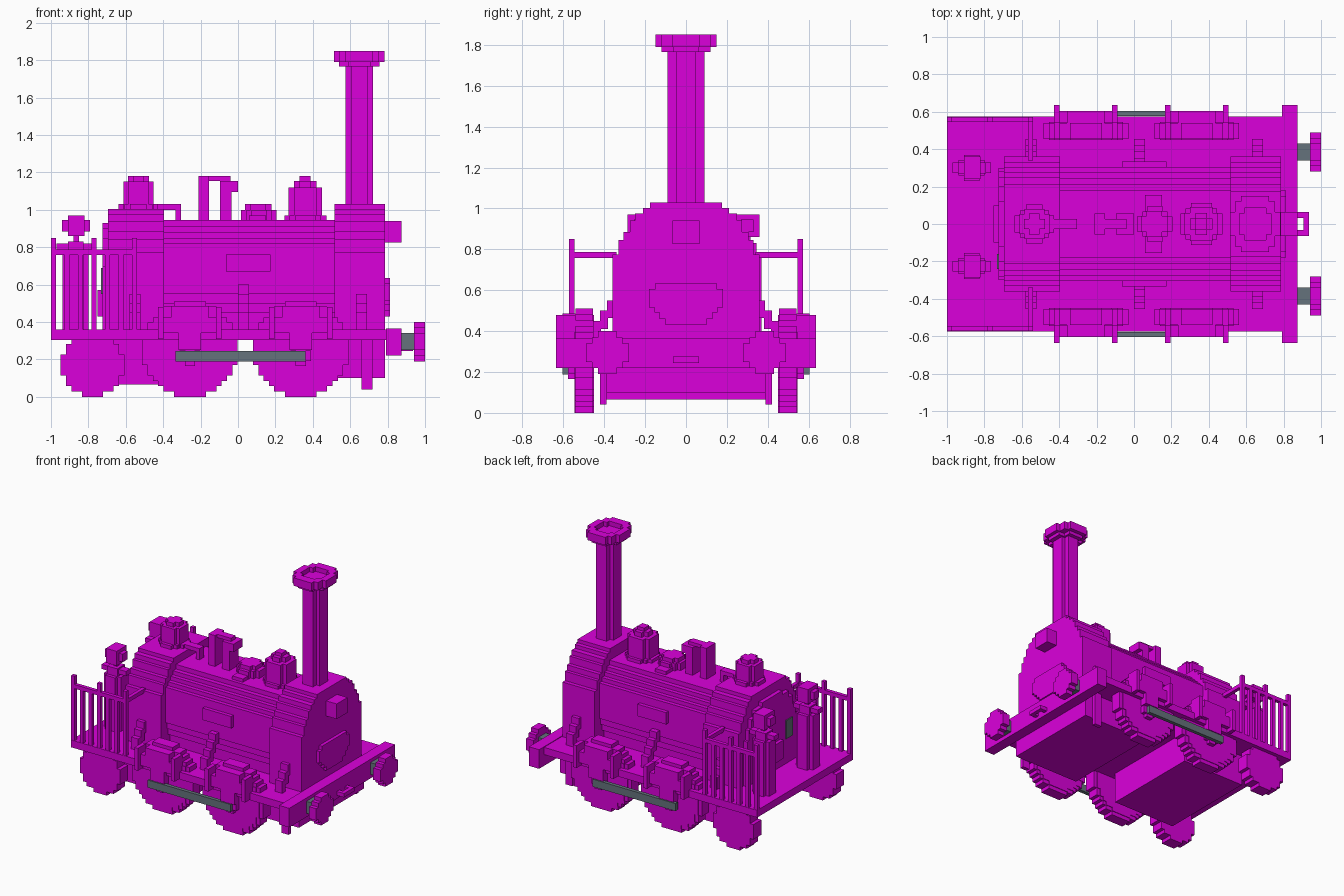
import bpy, bmesh, math

cube = bpy.data.objects.get("Cube")
if cube:
    bpy.data.objects.remove(cube, do_unlink=True)

V = 2 / 71  # size of one block step


def material(name, rgb):
    m = bpy.data.materials.new(name)
    m.use_nodes = True
    m.diffuse_color = (*rgb, 1)
    m.node_tree.nodes["Principled BSDF"].inputs["Base Color"].default_value = (*rgb, 1)
    return m


MAGENTA = material("magenta", (0.71, 0.0, 0.71))
GREY = material("steel grey", (0.13, 0.17, 0.20))


def finish(name, bm, mat):
    bmesh.ops.recalc_face_normals(bm, faces=bm.faces)
    me = bpy.data.meshes.new(name)
    bm.to_mesh(me)
    bm.free()
    me.materials.append(mat)
    ob = bpy.data.objects.new(name, me)
    bpy.context.collection.objects.link(ob)
    return ob


def box(name, x, y, z, mat=MAGENTA):
    bm = bmesh.new()
    bmesh.ops.create_cube(bm, size=1)
    for v in bm.verts:
        v.co = [(r[0] + r[1]) / 2 + c * (r[1] - r[0]) for c, r in zip(v.co, (x, y, z))]
    return finish(name, bm, mat)


def mirrored_box(name, x, y, z, mat=MAGENTA):
    box(name + "_left", x, y, z, mat)
    box(name + "_right", x, (-y[1], -y[0]), z, mat)


def circle_rows(r):
    """Rows (low, high, half width) of a circle drawn in blocks."""
    n = max(2, round(2 * r / V))
    h = 2 * r / n
    odd = 0.5 * (n % 2)
    rows = []
    for i in range(n):
        lo = -r + i * h
        mid = lo + h / 2
        w = max(1, round(math.sqrt(r * r - mid * mid) / h - odd) + odd) * h
        rows.append((lo, lo + h, w))
    return rows


def stacked(base, *steps):
    """Rows from (top, half width) steps, each standing on the one before."""
    rows = []
    for top, w in steps:
        rows.append((base, top, w))
        base = top
    return rows


def stepped(name, axis, centre, rows, a, b, mat=MAGENTA):
    """Extrude a symmetric stepped outline along an axis from a to b."""
    right = []
    for lo, hi, w in rows:
        if right and abs(right[-1][0] - w) < 1e-5:
            right[-1] = (w, hi)
        else:
            right += [(w, lo), (w, hi)]
    pts = right + [(-u, v) for u, v in reversed(right)]
    place = {"x": lambda u, v, d: (d, u + centre[0], v + centre[1]),
             "y": lambda u, v, d: (u + centre[0], d, v + centre[1]),
             "z": lambda u, v, d: (u + centre[0], v + centre[1], d)}[axis]
    bm = bmesh.new()
    ends = [[bm.verts.new(place(u, v, d)) for u, v in pts] for d in (a, b)]
    for e in ends:
        bm.faces.new(e)
    n = len(pts)
    for i in range(n):
        j = (i + 1) % n
        bm.faces.new((ends[0][i], ends[0][j], ends[1][j], ends[1][i]))
    return finish(name, bm, mat)


def disc(name, axis, centre, r, a, b, mat=MAGENTA):
    return stepped(name, axis, centre, circle_rows(r), a, b, mat)


# Frame and running board
box("running_board", (-1, 0.80), (-0.575, 0.575), (0.305, 0.36))
box("buffer_beam", (0.79, 0.875), (-0.635, 0.635), (0.22, 0.365))
box("ash_pan", (-0.69, -0.15), (-0.39, 0.39), (0.065, 0.31))
box("front_under_box", (0.22, 0.785), (-0.39, 0.39), (0.10, 0.31))
mirrored_box("guard_iron", (0.66, 0.72), (0.39, 0.42), (0.04, 0.31))

# Boiler, smokebox and firebox
stepped("boiler", "x", (0, 0), stacked(
    0.36, (0.45, 0.25), (0.50, 0.275), (0.55, 0.29), (0.82, 0.305), (0.85, 0.275),
    (0.88, 0.245), (0.91, 0.215), (0.945, 0.18)), -0.40, 0.52)
shell = [(0.775, 0.36), (0.845, 0.33), (0.885, 0.305), (0.94, 0.275),
         (0.975, 0.25), (1.003, 0.21)]
stepped("smokebox", "x", (0, 0), stacked(0.36, *shell, (1.03, 0.176)), 0.515, 0.787)
stepped("firebox", "x", (0, 0), stacked(0.36, *shell), -0.695, -0.395)
mirrored_box("boiler_side_plate", (-0.065, 0.175), (0.29, 0.333), (0.67, 0.76))
stepped("backhead", "x", (0, 0), stacked(
    0.36, (0.70, 0.30), (0.78, 0.28), (0.85, 0.25), (0.90, 0.20), (0.93, 0.12)), -0.725, -0.69)
box("firehole_door", (-0.75, -0.72), (-0.10, 0.10), (0.43, 0.57))
box("gauge", (-0.732, -0.724), (-0.24, -0.16), (0.55, 0.69), GREY)

# Smokebox door and fittings
stepped("smokebox_door", "x", (0, 0), stacked(
    0.43, (0.46, 0.10), (0.49, 0.13), (0.515, 0.155), (0.605, 0.18), (0.635, 0.15)), 0.78, 0.812)
box("front_lamp", (0.78, 0.875), (-0.065, 0.065), (0.825, 0.94))
mirrored_box("hook_side", (0.87, 0.935), (0.033, 0.063), (0.245, 0.275))
box("hook_end", (0.905, 0.935), (-0.033, 0.033), (0.245, 0.275))

# Chimney with hollow top
C = (0.648, 0)
stepped("chimney", "z", C, stacked(-0.09, (-0.05, 0.045), (0.05, 0.073), (0.09, 0.045)), 0.99, 1.78)
stepped("chimney_collar", "z", C, stacked(
    -0.12, (-0.06, 0.06), (0.06, 0.108), (0.12, 0.06)), 1.765, 1.795)
cap = stepped("chimney_cap", "z", C, stacked(
    -0.15, (-0.12, 0.075), (-0.065, 0.107), (0.065, 0.136), (0.12, 0.107), (0.15, 0.075)), 1.79, 1.85)
cutter = disc("chimney_hole_cutter", "z", C, 0.085, 1.815, 1.9)
cutter.hide_render = True
cutter.hide_viewport = True
hole = cap.modifiers.new("hole", "BOOLEAN")
hole.operation = "DIFFERENCE"
hole.solver = "EXACT"
hole.object = cutter

# Domes along the top
disc("firebox_dome", "z", (-0.533, 0), 0.105, 0.96, 1.03)
disc("firebox_dome_body", "z", (-0.533, 0), 0.08, 1.0, 1.15)
disc("firebox_dome_top", "z", (-0.533, 0), 0.056, 1.14, 1.18)
box("steam_pipe", (-0.46, -0.305), (-0.028, 0.028), (1.0, 1.03))
box("steam_pipe_drop", (-0.335, -0.305), (-0.028, 0.028), (0.92, 1.03))
box("valve_post", (-0.21, -0.155), (-0.055, 0.055), (0.93, 1.18))
box("valve_bar", (-0.21, -0.04), (-0.028, 0.028), (1.155, 1.18))
box("valve_weight", (-0.095, 0.0), (-0.055, 0.055), (1.095, 1.155))
box("valve_rear_post", (-0.095, -0.035), (-0.055, 0.055), (0.93, 1.10))
disc("filler_base", "z", (0.112, 0), 0.095, 0.92, 1.0)
box("filler_saddle", (0.06, 0.15), (-0.155, 0.155), (0.90, 0.97))
disc("filler_lid", "z", (0.108, 0), 0.07, 0.99, 1.03)
disc("sand_dome_base", "z", (0.36, 0), 0.112, 0.92, 0.97)
disc("sand_dome", "z", (0.36, 0), 0.09, 0.94, 1.12)
disc("sand_dome_shoulder", "z", (0.36, 0), 0.06, 1.11, 1.155)
box("sand_dome_top", (0.33, 0.388), (-0.03, 0.03), (1.14, 1.18))

# Stepped brackets against the boiler
for i, x in enumerate((-0.55, 0.03, 0.66)):
    for k in range(4):
        mirrored_box(f"bracket_{i}_{k}", (x - 0.03, x + 0.03),
                     (0.45 - (k + 1) * 0.034, 0.455 - k * 0.034),
                     (0.355 + k * 0.055, 0.45 + k * 0.05))

# Wheels, springs, rods and buffers on both sides
for side, s in (("left", 1), ("right", -1)):
    def sy(a, b):
        return (s * a, s * b) if s > 0 else (-b, -a)

    for n, x in (("front", 0.335), ("middle", -0.257)):
        disc(f"{n}_wheel_{side}", "y", (x, 0.255), 0.225, *sy(0.45, 0.545))
        disc(f"{n}_wheel_tread_{side}", "y", (x, 0.255), 0.255, *sy(0.455, 0.54))
        disc(f"{n}_hub_{side}", "y", (x, 0.22), 0.055, *sy(0.53, 0.578))
        # spring with hangers
        box(f"{n}_spring_{side}", (x - 0.155, x + 0.155), sy(0.54, 0.605), (0.34, 0.425))
        box(f"{n}_spring_top_{side}", (x - 0.10, x + 0.10), sy(0.54, 0.605), (0.42, 0.485))
        box(f"{n}_axle_guard_{side}", (x - 0.06, x + 0.06), sy(0.55, 0.605), (0.25, 0.36))
        for k in (-1, 1):
            hx = x + k * 0.155
            box(f"{n}_hanger_{side}_{k}", (hx - 0.015, hx + 0.015), sy(0.54, 0.635), (0.31, 0.48))
    disc(f"rear_wheel_{side}", "y", (-0.778, 0.17), 0.17, *sy(0.45, 0.545))
    box(f"coupling_rod_{side}", (-0.335, 0.36), sy(0.577, 0.605), (0.188, 0.245), GREY)
    box(f"buffer_shaft_{side}", (0.87, 0.945), sy(0.34, 0.43), (0.25, 0.34), GREY)
    disc(f"buffer_head_{side}", "x", (s * 0.385, 0.295), 0.105, 0.94, 1.0)

    # Railing round the footplate, joined across to the firebox
    for k in range(7):
        x = -1 + k * 0.0722
        top = 0.85 if k % 3 == 0 else 0.77
        box(f"rail_post_{side}_{k}", (x, x + 0.028), sy(0.545, 0.573), (0.35, top))
    box(f"top_rail_{side}", (-1.0, -0.54), sy(0.545, 0.573), (0.757, 0.787))
    box(f"cross_rail_{side}", (-0.567, -0.539), sy(0.34, 0.56), (0.757, 0.787))

# Footplate pillars with hand wheels
for n, y in (("left", 0.30), ("right", -0.225)):
    disc(f"pillar_{n}", "z", (-0.868, y), 0.07, 0.35, 0.77)
    box(f"pillar_cap_{n}", (-0.91, -0.825), (y - 0.045, y + 0.045), (0.76, 0.83))
    box(f"pillar_handle_{n}", (-0.97, -0.765), (y - 0.028, y + 0.028), (0.785, 0.82))
    box(f"pillar_neck_{n}", (-0.88, -0.85), (y - 0.015, y + 0.015), (0.82, 0.88))
    box(f"hand_wheel_{n}", (-0.94, -0.79), (y - 0.03, y + 0.03), (0.885, 0.945))
    box(f"hand_wheel_middle_{n}", (-0.91, -0.82), (y - 0.06, y + 0.06), (0.86, 0.97))
